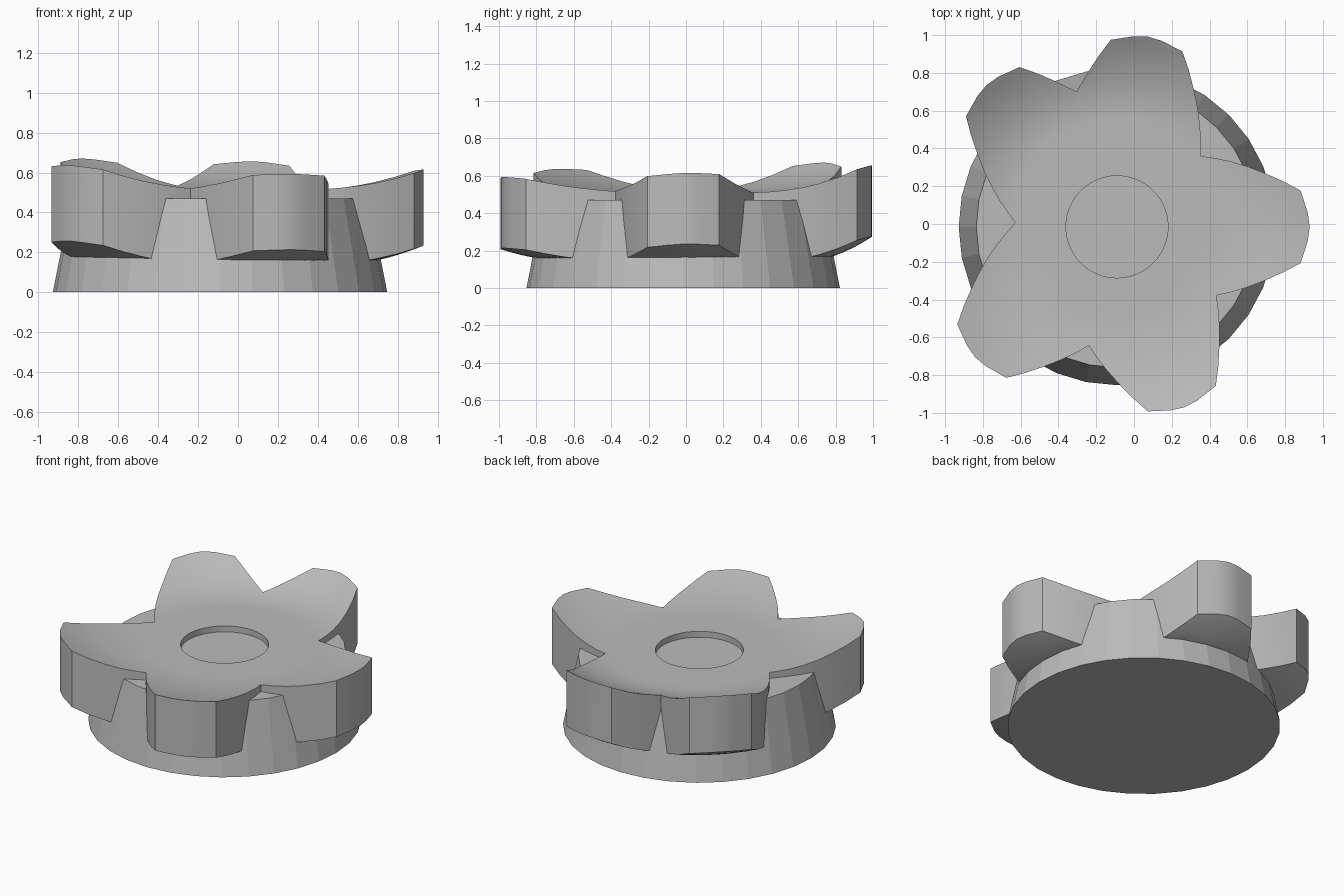
import bpy, bmesh, math

old = bpy.data.objects.get("Cube")
if old:
    bpy.data.objects.remove(old, do_unlink=True)

CENTRE = (-0.09, -0.015, 0)
HOLE, RINGS = 0.27, 16
PETAL_ANGLES = [math.radians(a) for a in (0, 80.7, 132.6, 222.6, 290.7)]
# Half outline of one petal, tip to root (along axis, sideways)
HALF_PETAL = [(1.02, 0), (1.01, 0.075), (0.972, 0.192), (0.88, 0.241), (0.78, 0.285),
              (0.69, 0.32), (0.6, 0.347), (0.52, 0.364), (0.44, 0.375), (0.3, 0.38)]

grey = bpy.data.materials.new("plain_grey")
grey.use_nodes = True
grey.diffuse_color = (0.5, 0.5, 0.5, 1)
grey.node_tree.nodes["Principled BSDF"].inputs["Base Color"].default_value = grey.diffuse_color


def make_object(name, bm):
    bmesh.ops.recalc_face_normals(bm, faces=bm.faces)
    mesh = bpy.data.meshes.new(name)
    bm.to_mesh(mesh)
    bm.free()
    mesh.materials.append(grey)
    obj = bpy.data.objects.new(name, mesh)
    obj.location = CENTRE
    bpy.context.collection.objects.link(obj)
    return obj


def half_petal(limit):
    """Polar outline points from the tip to the valley at the limit angle."""
    points = [(math.atan2(v, u), math.hypot(u, v)) for u, v in HALF_PETAL]
    kept = [p for p in points if p[0] < limit - 0.01]
    a, b = kept[-1], points[len(kept)]
    t = (limit - a[0]) / (b[0] - a[0])
    return kept + [(limit, a[1] + t * (b[1] - a[1]))]


def top_height(r, angle):
    """Flat middle that curls up to the tips, more strongly at the back."""
    s, c = math.sin(angle), math.cos(angle)
    curl = 0.52 + 0.22 * s - 0.1 * c
    return 0.51 + curl * max(0, r - 0.52 - 0.05 * s) ** 2


# Tapered round base
bm = bmesh.new()
bmesh.ops.create_cone(bm, cap_ends=True, segments=32, radius1=0.838, radius2=0.745, depth=0.47)
bmesh.ops.translate(bm, verts=bm.verts, vec=(0, 0, 0.235))
make_object("tapered_base", bm)

# Outline of the five petals, meeting halfway between neighbours
outline = []
for i, axis in enumerate(PETAL_ANGLES):
    before = (axis - PETAL_ANGLES[i - 1]) % math.tau / 2
    after = (PETAL_ANGLES[(i + 1) % 5] - axis) % math.tau / 2
    outline += [(axis - a, r) for a, r in reversed(half_petal(before)[1:])]
    outline += [(axis + a, r) for a, r in half_petal(after)[:-1]]

# Curled petal plate with a round hole
bm = bmesh.new()
columns = []
for angle, reach in outline:
    radii = [HOLE + (reach - HOLE) * k / RINGS for k in range(RINGS + 1)]
    top = [(r, top_height(r, angle)) for r in radii]
    under = [(r, max(0.155, z - 0.38)) for r, z in reversed(top)]
    columns.append([bm.verts.new((r * math.cos(angle), r * math.sin(angle), z))
                    for r, z in top + under])
for i, col in enumerate(columns):
    prev = columns[i - 1]
    for j in range(len(col)):
        bm.faces.new((prev[j - 1], col[j - 1], col[j], prev[j]))
plate = make_object("petal_plate", bm)

bpy.ops.object.select_all(action="DESELECT")
plate.select_set(True)
bpy.context.view_layer.objects.active = plate
bpy.ops.object.shade_smooth_by_angle(angle=math.radians(30))
